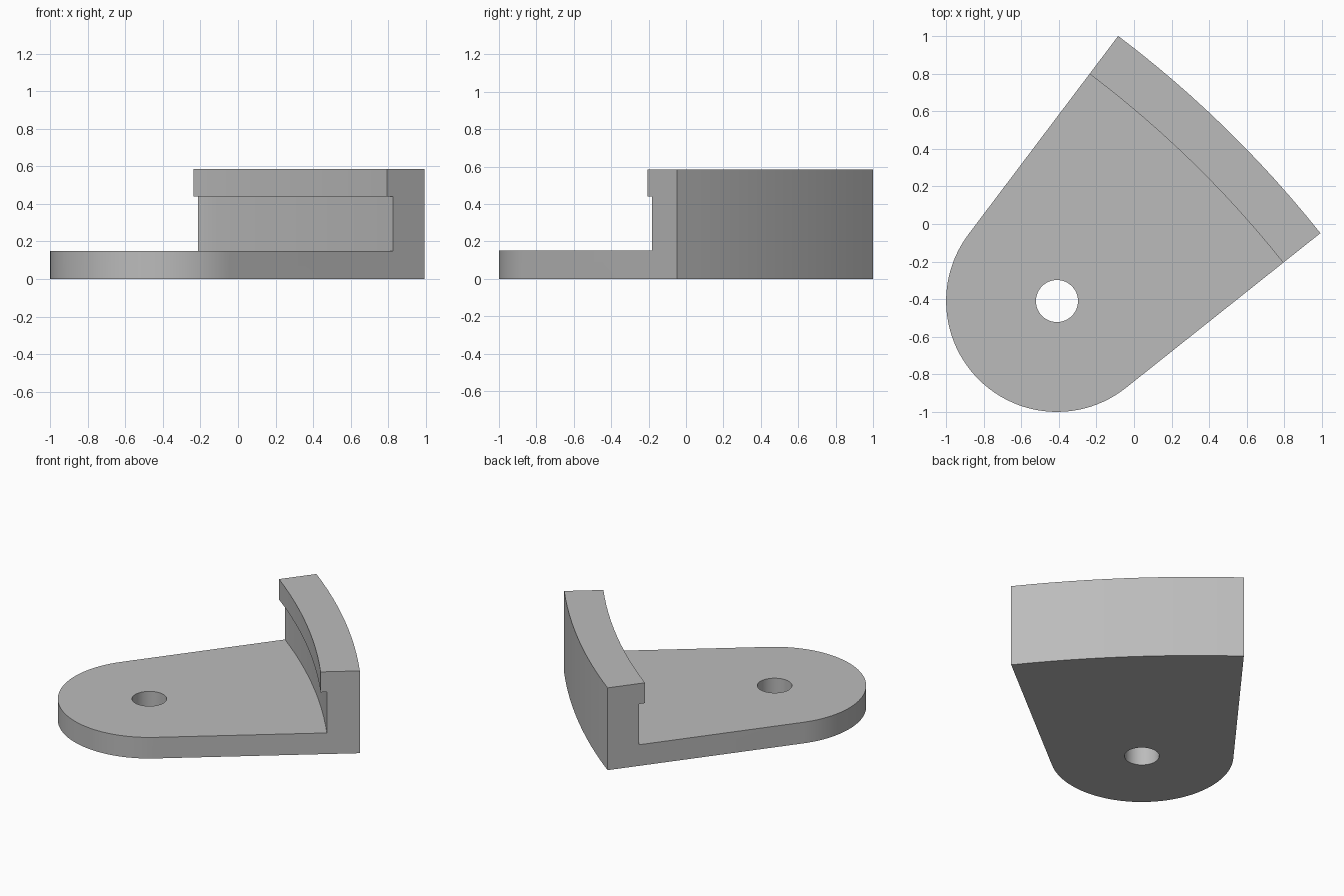
import bpy, bmesh
from math import sin, cos, radians, pi, asin
from mathutils import Vector

cube = bpy.data.objects.get("Cube")
if cube:
    bpy.data.objects.remove(cube)

# Key dimensions
PIVOT = Vector((-0.41, -0.41))
END_R, HOLE_R = 0.59, 0.112
AXIS = radians(45.72)           # direction the arm points
ARC_DIST = 4.69                 # pivot to centre of the curved wall
OUTER_R, LIP, RECESS = 5.975, 0.253, 0.213
BASE_H, LIP_Z, TOP = 0.15, 0.44, 0.585
HALF = asin(END_R / ARC_DIST)   # half the angle between the tapered sides
STEPS = 12
CENTRE = PIVOT - ARC_DIST * Vector((cos(AXIS), sin(AXIS)))


def polar(origin, r, a):
    return origin + r * Vector((cos(a), sin(a)))


def make_object(name, bm):
    bmesh.ops.recalc_face_normals(bm, faces=bm.faces)
    mesh = bpy.data.meshes.new(name)
    bm.to_mesh(mesh)
    bm.free()
    obj = bpy.data.objects.new(name, mesh)
    bpy.context.collection.objects.link(obj)
    return obj


def extrude_outline(name, points, z0, z1):
    bm = bmesh.new()
    face = bm.faces.new([bm.verts.new((p.x, p.y, z0)) for p in points])
    top = bmesh.ops.extrude_face_region(bm, geom=[face])["geom"]
    verts = [g for g in top if isinstance(g, bmesh.types.BMVert)]
    bmesh.ops.translate(bm, verts=verts, vec=(0, 0, z1 - z0))
    return make_object(name, bm)


def sweep_profile(name, profile, angles):
    bm = bmesh.new()
    rings = [[bm.verts.new((*polar(CENTRE, r, a), z)) for r, z in profile] for a in angles]
    n = len(profile)
    for a, b in zip(rings, rings[1:]):
        for i in range(n):
            j = (i + 1) % n
            bm.faces.new((a[i], a[j], b[j], b[i]))
    bm.faces.new(rings[0])
    bm.faces.new(rings[-1])
    return make_object(name, bm)


# Full-height body: curved outer wall, tapered sides, round pivot end
wall = [polar(CENTRE, OUTER_R, AXIS + HALF * (2 * i / STEPS - 1)) for i in range(STEPS + 1)]
start, span = AXIS + HALF + pi / 2, pi - 2 * HALF
round_end = [polar(PIVOT, END_R, start + span * i / 48) for i in range(49)]
bracket = extrude_outline("pivot_bracket", wall + round_end, 0, TOP)

# Stepped pocket leaves the base plate, the wall and its overhanging lip
recess_r, lip_r, near_r = OUTER_R - RECESS, OUTER_R - LIP, 3.9
pocket = sweep_profile("pocket_cutter", [
    (near_r, BASE_H), (recess_r, BASE_H), (recess_r, LIP_Z),
    (lip_r, LIP_Z), (lip_r, TOP + 0.2), (near_r, TOP + 0.2)],
    [AXIS + HALF * 2 * i / STEPS for i in range(-STEPS, STEPS + 1)])

# Pivot hole
hole = extrude_outline("hole_cutter",
                       [polar(PIVOT, HOLE_R, 2 * pi * i / 48) for i in range(48)], -0.1, 0.3)

bpy.ops.object.select_all(action="DESELECT")
bpy.context.view_layer.objects.active = bracket
bracket.select_set(True)
for cutter in (pocket, hole):
    cutter.hide_render = True
    mod = bracket.modifiers.new(cutter.name, "BOOLEAN")
    mod.operation, mod.solver, mod.object = "DIFFERENCE", "EXACT", cutter
    bpy.ops.object.modifier_apply(modifier=mod.name)
    bpy.data.objects.remove(cutter)

# Plain grey finish
grey = bpy.data.materials.new("plain_grey")
grey.use_nodes = True
colour = (0.5, 0.5, 0.5, 1)
grey.diffuse_color = colour
grey.node_tree.nodes["Principled BSDF"].inputs["Base Color"].default_value = colour
bracket.data.materials.clear()
bracket.data.materials.append(grey)
bpy.ops.object.shade_smooth_by_angle(angle=radians(30))
